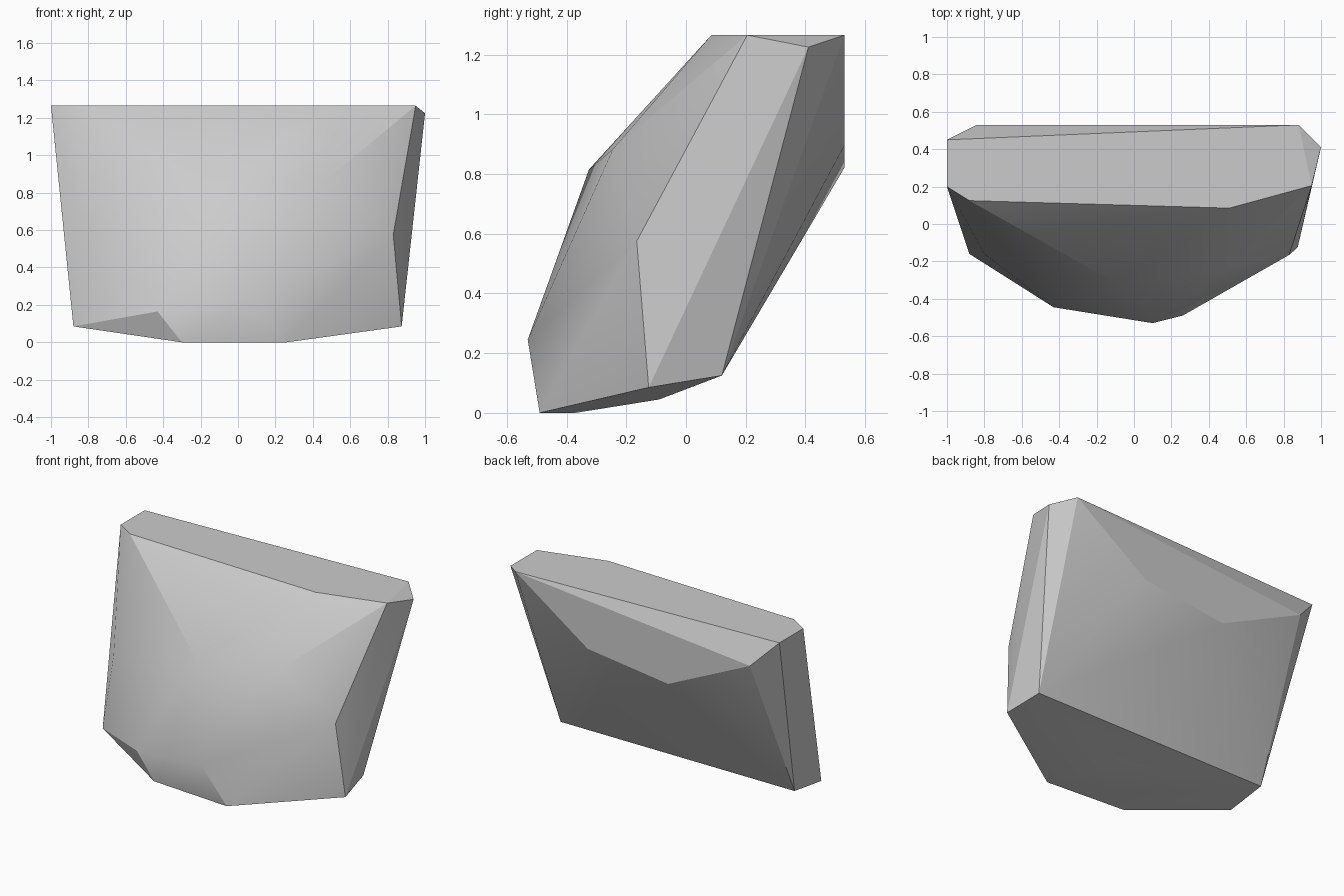
import bpy
import bmesh
import math

cube = bpy.data.objects.get("Cube")
if cube:
    bpy.data.objects.remove(cube, do_unlink=True)

# Stone colour
stone = bpy.data.materials.new("stone_grey")
stone.use_nodes = True
grey = (0.6, 0.6, 0.6, 1)
stone.diffuse_color = grey
stone.node_tree.nodes["Principled BSDF"].inputs["Base Color"].default_value = grey

TOP = 1.265
# Rim of the flat top
rim = [(-1, .45), (-1, .2), (-.88, .125), (.51, .085), (.95, .205), (.88, .53)]
corners = [(x, y, TOP) for x, y in rim]
# Chipped corner and back ridge
corners += [(1, .41, 1.225), (-.84, .53, 1.1), (-.24, .53, .82), (.35, .53, .895)]
# Front bulge and side shoulders
corners += [(-.08, -.325, .815), (.49, -.245, .883), (.1, -.53, .245),
            (-.43, -.445, .165), (.83, -.165, .575), (-.8, -.16, .59)]
# Underside
corners += [(.835, .12, .125), (-.88, .12, .125), (.875, -.125, .085),
            (-.88, -.16, .085), (.26, -.49, 0), (-.3, -.45, 0),
            (-.1, -.37, 0), (0, -.09, .045)]

# Wrap the corners in a faceted shell
bm = bmesh.new()
for c in corners:
    bm.verts.new(c)
bmesh.ops.convex_hull(bm, input=bm.verts)
loose = [v for v in bm.verts if not v.link_faces]
bmesh.ops.delete(bm, geom=loose, context='VERTS')
bmesh.ops.recalc_face_normals(bm, faces=bm.faces)

mesh = bpy.data.meshes.new("rock")
bm.to_mesh(mesh)
bm.free()
mesh.materials.append(stone)
rock = bpy.data.objects.new("rock", mesh)
bpy.context.collection.objects.link(rock)

# Soft facets with crisp outer edges
bpy.ops.object.select_all(action='DESELECT')
rock.select_set(True)
bpy.context.view_layer.objects.active = rock
bpy.ops.object.shade_smooth_by_angle(angle=math.radians(22))
